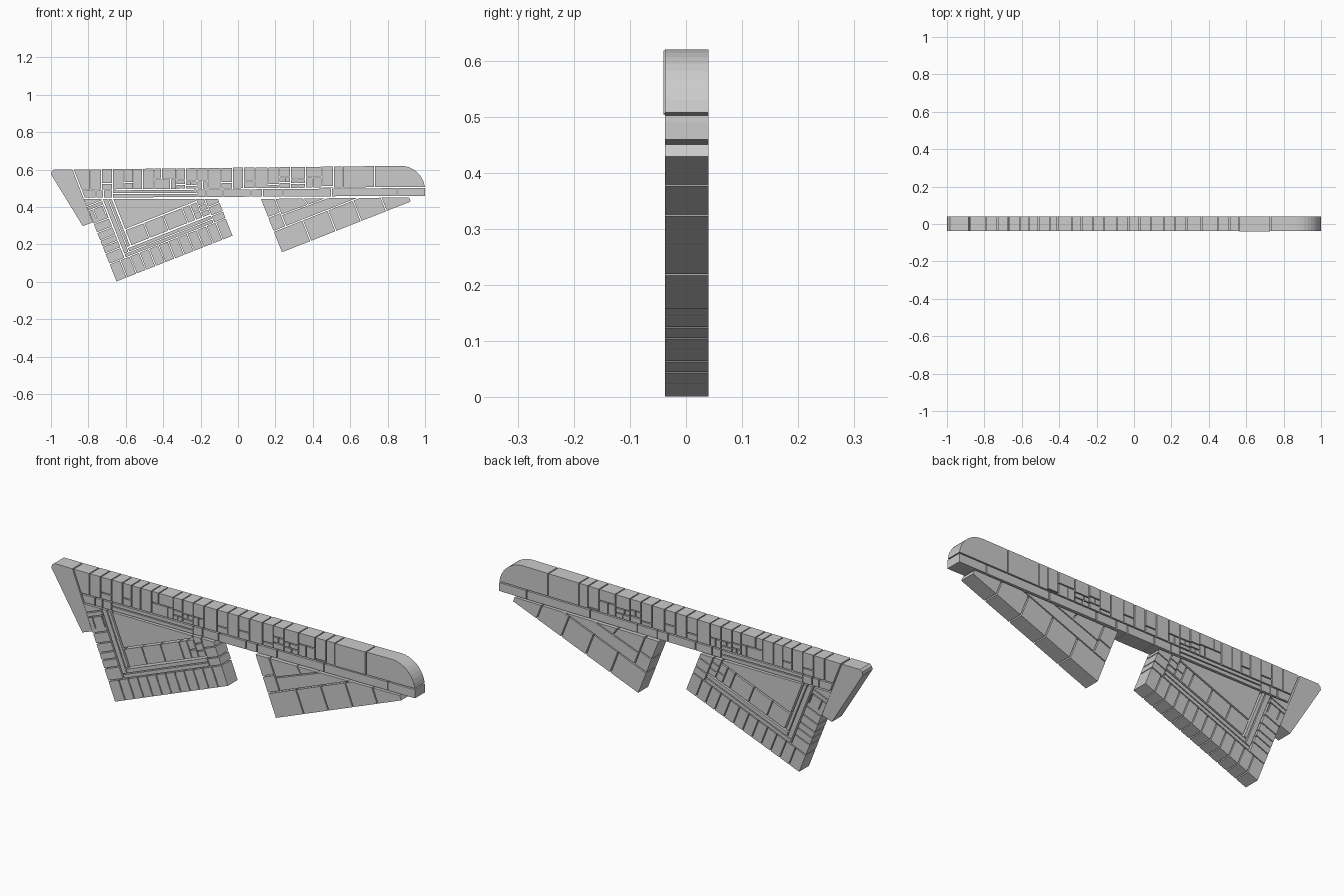
import bpy, bmesh, math
from mathutils import Vector as V

if "Cube" in bpy.data.objects:
    bpy.data.objects.remove(bpy.data.objects["Cube"])

FRONT, BACK = -0.0375, 0.04
ANG = math.radians(21.5)
CU, SU = math.cos(ANG), math.sin(ANG)


def frame(ox, oz):
    """Tilted local frame of a wing: u along its lower edge, v across it."""
    return lambda u, v: V((ox + u * CU - v * SU, oz + u * SU + v * CU))


def clip(poly, p, n):
    """Keep the part of a convex polygon on the side n of point p."""
    out = []
    for a, b in zip(poly, poly[1:] + poly[:1]):
        da, db = (a - p).dot(n), (b - p).dot(n)
        if da >= 0:
            out.append(a)
        if da * db < 0:
            out.append(a.lerp(b, da / (da - db)))
    return out


def area(poly):
    return abs(sum(a.x * b.y - a.y * b.x for a, b in zip(poly, poly[1:] + poly[:1]))) / 2


def cut(cells, p, q, gap=0.005):
    """Split every cell that segment p-q mostly crosses, leaving a gap."""
    p, q = V(p), V(q)
    d = q - p
    n = V((-d.y, d.x)).normalized()
    out = []
    for c in cells:
        ts = []
        for a, b in zip(c, c[1:] + c[:1]):
            da, db = (a - p).dot(n), (b - p).dot(n)
            if da * db < 0:
                ts.append((a.lerp(b, da / (da - db)) - p).dot(d) / d.length_squared)
        hit = len(ts) == 2 and min(1, max(ts)) - max(0, min(ts)) > 0.5 * (max(ts) - min(ts))
        if hit:
            halves = [clip(c, p + n * s * gap / 2, n * s) for s in (1, -1)]
            out += [h for h in halves if len(h) > 2 and area(h) > 2e-5]
        else:
            out.append(c)
    cells[:] = out


def build(name, cells, raised=None):
    """Extrude all cells through the plate thickness into one object."""
    bm = bmesh.new()
    for c in cells:
        mid = sum(c, V((0, 0))) / len(c)
        y0 = -0.04 if raised and raised(mid) else FRONT
        f = [bm.verts.new((p.x, y0, p.y)) for p in c]
        k = [bm.verts.new((p.x, BACK, p.y)) for p in c]
        bm.faces.new(f)
        bm.faces.new(k[::-1])
        for i in range(len(c)):
            j = (i + 1) % len(c)
            bm.faces.new((f[j], f[i], k[i], k[j]))
    bmesh.ops.recalc_face_normals(bm, faces=bm.faces)
    me = bpy.data.meshes.new(name)
    bm.to_mesh(me)
    bm.free()
    bpy.context.collection.objects.link(bpy.data.objects.new(name, me))


# Left fin
build("left_fin", [[V(p) for p in ((-1, .575), (-.997, .59), (-.985, .6), (-.885, .6),
                                   (-.776, .318), (-.83, .298))]])

# Long top bar with a rounded right end
bar = [V((-.819, .45)), V((1, .46))]
bar += [V((.87 + .13 * math.cos(a), .49 + .13 * math.sin(a)))
        for a in (math.radians(i * 9) for i in range(11))]
bar.append(V((-.878, .6)))
cells = [bar]
low = lambda x: .497 + .008 * x
cut(cells, (-.9, low(-.9)), (1.05, low(1.05)), .006)
for x in (-.79, -.73, -.67, -.61, -.56, -.51, -.45, -.33, -.28, -.22, -.16, -.09, -.03,
          .03, .09, .16, .22, .28, .36, .45, .51, .56, .73):
    cut(cells, (x, low(x) - .005), (x, .63))
# cross joints in the upper row: x from, x to, z
for x0, x1, z in ((-.73, -.67, .525), (-.61, -.56, .53), (-.45, -.33, .55), (-.33, -.28, .545),
                  (-.28, -.22, .54), (-.22, -.16, .54), (-.09, -.03, .53), (.03, .09, .54),
                  (.16, .22, .52), (.22, .28, .56), (.28, .36, .55), (.36, .45, .56),
                  (.45, .51, .51), (-.33, -.28, .52), (-.28, -.22, .515), (.22, .28, .53),
                  (.28, .36, .525)):
    cut(cells, (x0, z), (x1, z))
for x, z0, z1 in ((-.41, .55, .61), (-.36, .5, .55), (-.305, .5, .52), (-.25, .515, .54),
                  (-.19, .5, .54), (.25, .53, .56), (.32, .5, .525), (.31, .525, .55),
                  (.40, .5, .56)):
    cut(cells, (x, z0), (x, z1))
# joints in the lower band
for x in (-.76, -.72, -.67, -.22, -.17, -.08, .07, .13, .24, .5, .85):
    cut(cells, (x, .44), (x, low(x)))
cut(cells, (-.67, .472), (-.22, .472))
build("top_bar", cells, lambda m: .56 < m.x < .73 and m.y > .51)

# Left wing
L = frame(-.65, .002)
top = .443
cells = [clip([L(0, 0), L(.667, 0), L(.667, .6), L(0, .6)], V((0, top)), V((0, -1)))]


def lc(u0, v0, u1, v1, gap=.005):
    cut(cells, L(u0, v0), L(u1, v1), gap)


lc(0, .1, .667, .1)
for i in range(11):                       # blocks along the lower edge
    lc(.06 + .055 * i, 0, .06 + .055 * i, .1)
lc(.09, .1, .09, .47, .008)
for v in (.16, .2, .235, .28, .33, .43):  # blocks up the left edge
    lc(0, v, .09, v)
lc(.6, .1, .6, .26)                       # right end blocks
for v in (.14, .19):
    lc(.6, v, .667, v)
lc(.09, .122, .6, .122)                   # L-shaped lane
lc(.12, .122, .12, .42)
lc(.12, .147, .6, .147, .009)
lc(.142, .147, .142, .42, .009)
lc(.555, .147, .555, .26)
lc(.142, .24, .555, .24, .008)            # inner row of plots
for u in (.25, .36, .47, .515):
    lc(u, .147, u, .24)
lc(.515, .19, .555, .19)
for v in (.18, .215):
    lc(.555, v, .6, v)
lc(0, .352, .09, .352, 0)                 # small square block
lc(0, .407, .09, .407)
lc(.024, .352, .024, .407)
lc(.08, .352, .08, .407)
build("left_wing", cells)

# Right wing
R = frame(.235, .158)
cells = [clip([R(0, 0), R(.74, 0), R(.74, .5), R(0, .5)], V((.12, .443)), V((-.01, 1)) * -1)]


def rc(u0, v0, u1, v1, gap=.006):
    cut(cells, R(u0, v0), R(u1, v1), gap)


rc(0, .12, .74, .12)
for u in (.165, .31, .455, .6):           # plots along the lower edge
    rc(u, 0, u, .12)
rc(.07, .12, .07, .31)
rc(0, .2, .07, .2)
# triangular block
tri = [V((.353, .44)), V((.455, .44)), V((.374, .41))]
cut(cells, tri[2].lerp(tri[1], -.8), tri[1].lerp(tri[2], -.3))
cut(cells, tri[0].lerp(tri[2], -.3), tri[2])
build("right_wing", cells)
